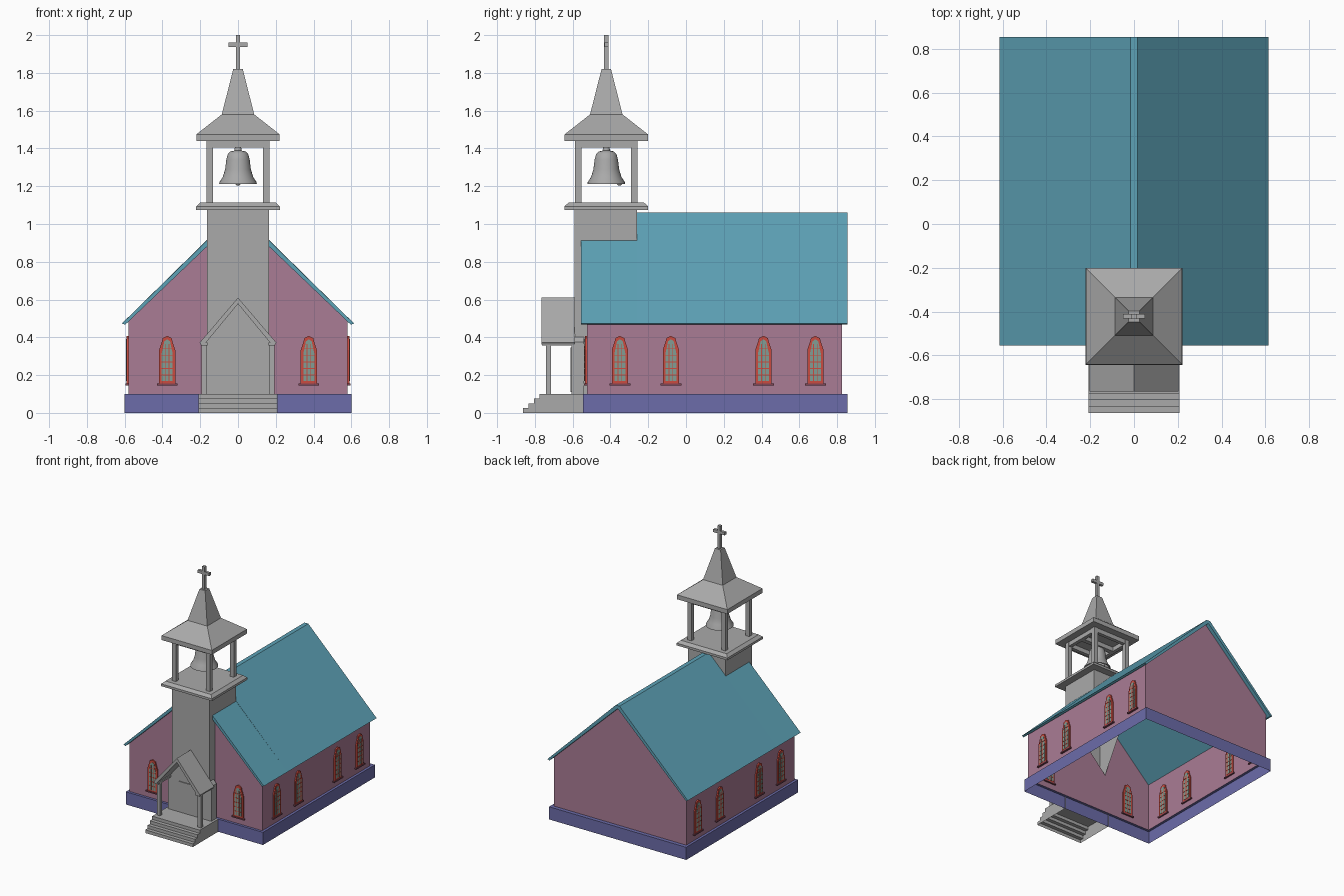
import bpy, bmesh
from math import pi
from mathutils import Vector

if "Cube" in bpy.data.objects:
    bpy.data.objects.remove(bpy.data.objects["Cube"], do_unlink=True)


def material(name, rgb):
    m = bpy.data.materials.new(name)
    m.use_nodes = True
    m.diffuse_color = (*rgb, 1)
    m.node_tree.nodes["Principled BSDF"].inputs["Base Color"].default_value = (*rgb, 1)
    return m


GREY = material("stone grey", (.40, .40, .40))
PINK = material("wall pink", (.40, .20, .30))
TEAL = material("roof teal", (.11, .36, .47))
BLUE = material("foundation blue", (.15, .15, .40))
RED = material("window red", (.60, .07, .05))
GLASS = material("glass green", (.22, .34, .30))
SILL = material("sill maroon", (.22, .06, .09))


def finish(name, bm, mats):
    mesh = bpy.data.meshes.new(name)
    bm.to_mesh(mesh)
    bm.free()
    for m in mats:
        mesh.materials.append(m)
    return place(name, mesh)


def place(name, mesh, loc=(0, 0, 0), turn=0):
    ob = bpy.data.objects.new(name, mesh)
    ob.location, ob.rotation_euler.z = loc, turn
    bpy.context.collection.objects.link(ob)
    return ob


def add_prism(bm, pts, axis, a, b, open_sides=(), index=0):
    """Extrude a profile along x (points are y, z), y (x, z) or z (x, y)."""
    def at(p, w):
        u, v = p
        return {"x": (w, u, v), "y": (u, w, v), "z": (u, v, w)}[axis]
    lo = [bm.verts.new(at(p, a)) for p in pts]
    hi = [bm.verts.new(at(p, b)) for p in pts]
    n = len(pts)
    sides = [bm.faces.new((lo[i], lo[(i + 1) % n], hi[(i + 1) % n], hi[i])) for i in range(n)]
    faces = sides + [bm.faces.new(lo[::-1]), bm.faces.new(hi)]
    bmesh.ops.recalc_face_normals(bm, faces=faces)
    for f in faces:
        f.material_index = index
    bmesh.ops.delete(bm, geom=[sides[i] for i in open_sides], context="FACES_ONLY")


def prism(name, pts, axis, a, b, mat, open_sides=()):
    bm = bmesh.new()
    add_prism(bm, pts, axis, a, b, open_sides)
    return finish(name, bm, [mat])


def rect(u0, u1, v0, v1):
    return [(u0, v0), (u1, v0), (u1, v1), (u0, v1)]


def box(name, x0, x1, y0, y1, z0, z1, mat=GREY):
    return prism(name, rect(x0, x1, y0, y1), "z", z0, z1, mat)


def sheet(name, polys, mat):
    bm = bmesh.new()
    for poly in polys:
        bm.faces.new([bm.verts.new(p) for p in poly])
    return finish(name, bm, [mat])


def square_stack(name, rings, cy, mat):
    """Stacked square rings (half width, z), capped at both ends."""
    bm = bmesh.new()
    loops = [[bm.verts.new((sx * h, cy + sy * h, z))
              for sx, sy in ((-1, -1), (1, -1), (1, 1), (-1, 1))] for h, z in rings]
    for lo, hi in zip(loops, loops[1:]):
        for i in range(4):
            j = (i + 1) % 4
            bm.faces.new((lo[i], lo[j], hi[j], hi[i]))
    bm.faces.new(loops[0][::-1])
    bm.faces.new(loops[-1])
    return finish(name, bm, [mat])


def mirror_x(pts, s):
    return [(s * x, z) for x, z in pts]


# Foundation: an open skirt with a narrow ledge round the walls
WX, WF, WB, TW = .58, -.525, .825, .165
outer = rect(-.6, .6, -.545, .855)
inner = rect(-WX, WX, WF, WB)
skirt = []
for i in range(4):
    j = (i + 1) % 4
    skirt.append([(*outer[i], 0), (*outer[j], 0), (*outer[j], .1), (*outer[i], .1)])
    skirt.append([(*outer[i], .1), (*outer[j], .1), (*inner[j], .1), (*inner[i], .1)])
sheet("foundation", skirt, BLUE)

# Nave walls, with a slot behind the tower closed by a pointed panel
EAVE, PEAK = .484, 1.037
cut = PEAK - (PEAK - EAVE) * TW / WX
gable = [(-WX, .1), (WX, .1), (WX, EAVE), (0, PEAK), (-WX, EAVE)]
panel = [(-TW, .1), (TW, .1), (TW, .41), (0, .58), (-TW, .41)]
half = [(TW, .1), (WX, .1), (WX, EAVE), (TW, cut)]
walls = [[(x, WB, z) for x, z in reversed(gable)], [(x, WF, z) for x, z in panel],
         [(x, WF, z) for x, z in half], [(-x, WF, z) for x, z in reversed(half)]]
side = [(WX, WF, .1), (WX, WB, .1), (WX, WB, EAVE), (WX, WF, EAVE)]
walls += [side, [(-x, y, z) for x, y, z in reversed(side)]]
sheet("nave_walls", walls, PINK)

# Main roof, stepped round the tower
eave = [(.615, .473), (.597, .467)]
prism("main_roof", [(.017, 1.06)] + eave + [(0, PEAK)] + mirror_x(eave[::-1], -1) + [(-.017, 1.06)],
      "y", -.26, .855, TEAL)
for s, label in ((1, "left"), (-1, "right")):
    prism(label + "_front_roof", mirror_x([(TW, .912)] + eave + [(TW, cut)], s),
          "y", -.555, -.26, TEAL)

# Windows: one shared mesh with arched frame, glass, bars and sill
bm = bmesh.new()


def arch(w, z0, z1):
    right = [(w, z0), (w, z1 - .075), (w * .65, z1 - .03), (w * .55, z1 - .012), (0, z1)]
    return right + [(-x, z) for x, z in reversed(right[:-1])]


add_prism(bm, arch(.043, .155, .408), "y", -.010, .008)
add_prism(bm, arch(.029, .168, .39), "y", -.012, .010, index=1)
for x in (-.01, .01):
    add_prism(bm, rect(x - .002, x + .002, .168, .365), "y", -.014, .012)
for k in range(5):
    z = .2 + k * .035
    add_prism(bm, rect(-.029, .029, z - .002, z + .002), "y", -.014, .012)
add_prism(bm, rect(-.055, .055, .146, .156), "y", -.016, .012, index=2)
first = finish("front_window_left", bm, [RED, GLASS, SILL])
first.location = (.375, WF, 0)
place("front_window_right", first.data, (-.375, WF, 0))
for i, y in enumerate((-.35, -.08, .41, .685), 1):
    place(f"left_window_{i}", first.data, (WX, y, 0), pi / 2)
    place(f"right_window_{i}", first.data, (-WX, y, 0), -pi / 2)

# Tower shaft, hollow and open towards the nave
prism("tower", [(-.59, .1), (WF, .1), (WF, .42), (-.26, .88), (-.26, 1.08), (-.59, 1.08)],
      "x", -TW, TW, GREY, open_sides=(0, 1, 2))

# Belfry floor, posts, top beams and spire
CY = -.422
square_stack("belfry_floor", [(.222, 1.075), (.222, 1.093), (.2, 1.113)], CY, GREY)
for sx in (-1, 1):
    for sy in (-1, 1):
        x, y = sx * .149, CY + sy * .149
        box("belfry_post", x - .017, x + .017, y - .017, y + .017, 1.11, 1.44)
    box("belfry_side_beam", sx * .149 - .014, sx * .149 + .014, CY - .135, CY + .135, 1.405, 1.44)
    y = CY + sx * .149
    box("belfry_cross_beam", -.135, .135, y - .014, y + .014, 1.405, 1.44)
box("bell_beam", -.14, .14, CY - .018, CY + .018, 1.405, 1.44)
square_stack("spire", [(.22, 1.44), (.22, 1.475), (.086, 1.58), (.025, 1.82)], CY, GREY)
box("cross_upright", -.011, .011, CY - .011, CY + .011, 1.815, 2)
box("cross_arm", -.05, .05, CY - .0105, CY + .0105, 1.937, 1.96)

# Bell: a turned profile with an open mouth
bm = bmesh.new()
profile = [(0, 1.22 + .155), (.07, 1.28), (.09, 1.213), (.1, 1.212), (.098, 1.222), (.08, 1.25),
           (.068, 1.29), (.062, 1.34), (.054, 1.37), (.04, 1.384), (.02, 1.388), (.016, 1.41), (0, 1.41)]
vs = [bm.verts.new((r, 0, z)) for r, z in profile]
es = [bm.edges.new(pair) for pair in zip(vs, vs[1:])]
bmesh.ops.spin(bm, geom=vs + es, cent=(0, 0, 0), axis=(0, 0, 1), angle=2 * pi, steps=32)
bmesh.ops.remove_doubles(bm, verts=bm.verts, dist=.0005)
bmesh.ops.recalc_face_normals(bm, faces=bm.faces)
bell = finish("bell", bm, [GREY])
bell.location.y = CY
bm = bmesh.new()
bmesh.ops.create_uvsphere(bm, u_segments=16, v_segments=10, radius=.014)
clapper = finish("clapper", bm, [GREY])
clapper.location = Vector((0, -.352, 1.217))
for ob in (bell, clapper):
    bpy.ops.object.select_all(action="DESELECT")
    ob.select_set(True)
    bpy.context.view_layer.objects.active = ob
    bpy.ops.object.shade_smooth_by_angle(angle=.7)

# Porch steps, hollow beneath
steps = [(-.54, 0), (-.862, 0)]
for i in range(4):
    z = .025 * (i + 1)
    steps += [(-.862 + .029 * i, z), (-.862 + .029 * (i + 1), z)]
steps = steps[:-1] + [(-.54, .1)]
prism("porch_steps", steps, "x", -.208, .208, GREY, open_sides=(0, len(steps) - 1))

# Porch back wall, door and roof
prism("porch_wall", [(-.19, .1), (.19, .1), (.19, .375), (0, .585), (-.19, .375)],
      "y", -.605, -.54, GREY)
box("door", -.088, .088, -.612, -.6, .11, .345)
for s in (-1, 1):
    x = s * .179
    box("porch_post", x - .014, x + .014, -.74, -.714, .1, .365)
    box("porch_beam", x - .018, x + .018, -.762, -.59, .358, .373)
porch = [(.203, .372), (.197, .362), (.178, .362)]
prism("porch_roof", [(0, .61)] + porch + [(0, .577)] + mirror_x(porch[::-1], -1),
      "y", -.765, -.588, GREY)
